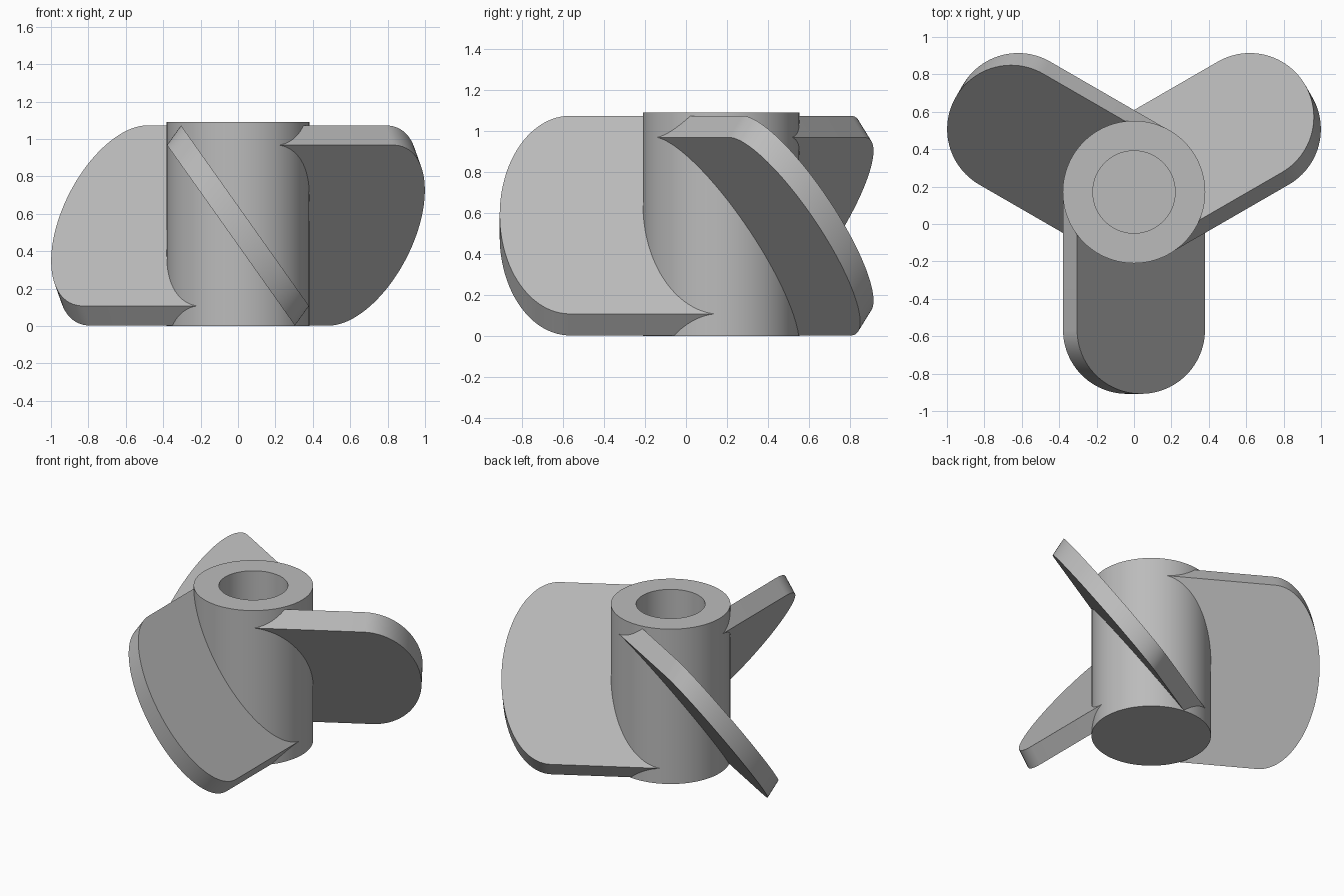
import bpy, bmesh
from math import sin, cos, pi, radians
from mathutils import Vector, Matrix

cube = bpy.data.objects.get("Cube")
if cube:
    bpy.data.objects.remove(cube)

AXIS = Vector((0, 0.171, 0))                     # hub centre line
HUB_R, BORE_R, HUB_H, FLOOR = 0.381, 0.22, 1.09, 0.15

grey = bpy.data.materials.new("plain grey")
grey.use_nodes = True
grey.diffuse_color = (0.5, 0.5, 0.5, 1)
grey.node_tree.nodes["Principled BSDF"].inputs["Base Color"].default_value = (0.5, 0.5, 0.5, 1)


def make_object(name, bm):
    bmesh.ops.recalc_face_normals(bm, faces=bm.faces)
    mesh = bpy.data.meshes.new(name)
    bm.to_mesh(mesh)
    bm.free()
    mesh.materials.append(grey)
    obj = bpy.data.objects.new(name, mesh)
    bpy.context.collection.objects.link(obj)
    return obj


def activate(obj):
    bpy.ops.object.select_all(action="DESELECT")
    obj.select_set(True)
    bpy.context.view_layer.objects.active = obj


def lathe(name, profile, steps=128):
    bm = bmesh.new()
    verts = [bm.verts.new(AXIS + Vector((r, 0, z))) for r, z in profile]
    edges = [bm.edges.new(pair) for pair in zip(verts, verts[1:])]
    bmesh.ops.spin(bm, geom=verts + edges, cent=AXIS, axis=(0, 0, 1),
                   angle=2 * pi, steps=steps, use_duplicate=False)
    bmesh.ops.remove_doubles(bm, verts=bm.verts, dist=1e-4)
    return make_object(name, bm)


# Hub with a blind bore opening at the top
hub = lathe("hub", [(0, 0), (HUB_R, 0), (HUB_R, HUB_H), (BORE_R, HUB_H),
                    (BORE_R, FLOOR), (0, FLOOR)])

# Helper that keeps the blade roots out of the bore
root_cutter = lathe("root_cutter", [(0, -1), (0.3, -1), (0.3, 2), (0, 2)])
root_cutter.hide_render = True


def make_blade(name, turn):
    """Slanted plate with a round tip, swept along its thickness."""
    half_w, straight = 0.342, 0.737
    slope = -0.4825 / half_w
    outline = [(half_w, 0.013)]
    outline += [(half_w * cos(pi * i / 48), -straight - half_w * sin(pi * i / 48))
                for i in range(49)]
    outline.append((-half_w, 0.013))
    bm = bmesh.new()
    face = bm.faces.new([bm.verts.new((x - 0.0375, y, 0.485 + slope * x))
                         for x, y in outline])
    swept = bmesh.ops.extrude_face_region(bm, geom=[face], use_keep_orig=True)
    top = [v for v in swept["geom"] if isinstance(v, bmesh.types.BMVert)]
    bmesh.ops.translate(bm, verts=top, vec=(0.075, 0, 0.105))
    bm.transform(Matrix.Translation(AXIS) @ Matrix.Rotation(turn, 4, "Z"))
    blade = make_object(name, bm)
    cut = blade.modifiers.new("root cut", "BOOLEAN")
    cut.operation, cut.solver, cut.object = "DIFFERENCE", "EXACT", root_cutter
    activate(blade)
    bpy.ops.object.modifier_apply(modifier=cut.name)
    return blade


# Three blades spaced evenly around the hub
blades = [make_blade(name, radians(turn)) for name, turn in
          (("front_blade", 0), ("back_left_blade", 120), ("back_right_blade", 240))]
bpy.data.objects.remove(root_cutter)

for obj in [hub] + blades:
    activate(obj)
    bpy.ops.object.shade_smooth_by_angle(angle=radians(30))
